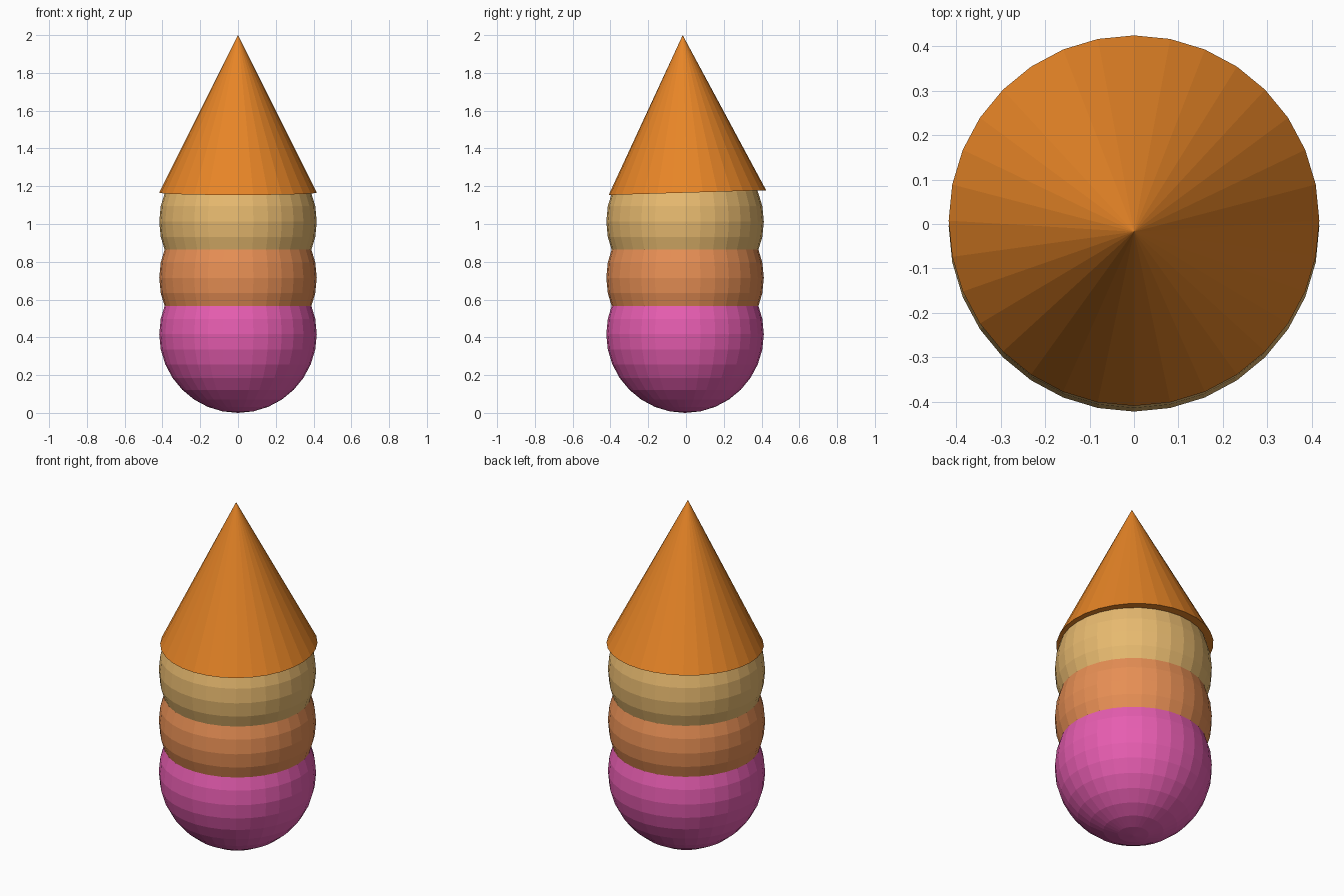
import bpy

cube = bpy.data.objects.get("Cube")
if cube:
    bpy.data.objects.remove(cube, do_unlink=True)

RADIUS = 0.417
AXIS_Y = -0.005


def make_material(name, rgb):
    mat = bpy.data.materials.new(name)
    mat.use_nodes = True
    mat.diffuse_color = (*rgb, 1)
    mat.node_tree.nodes["Principled BSDF"].inputs["Base Color"].default_value = (*rgb, 1)
    return mat


def finish(name, mat):
    obj = bpy.context.object
    obj.name = name
    obj.data.materials.append(mat)


# Three overlapping faceted scoops
scoops = [
    ("bottom_scoop", RADIUS, make_material("pink", (0.8, 0.11, 0.44))),
    ("middle_scoop", 0.715, make_material("terracotta", (0.8, 0.275, 0.09))),
    ("top_scoop", 1.013, make_material("tan", (0.8, 0.49, 0.16))),
]
for name, z, mat in scoops:
    bpy.ops.mesh.primitive_uv_sphere_add(
        segments=32, ring_count=16, radius=RADIUS, location=(0, AXIS_Y, z))
    finish(name, mat)

# Slightly tilted cone on top
bpy.ops.mesh.primitive_cone_add(
    vertices=32, radius1=RADIUS, radius2=0, depth=2 * RADIUS,
    location=(0, AXIS_Y, 2 - RADIUS), rotation=(0.03, 0, 0))
finish("cone", make_material("orange", (0.8, 0.235, 0.02)))
